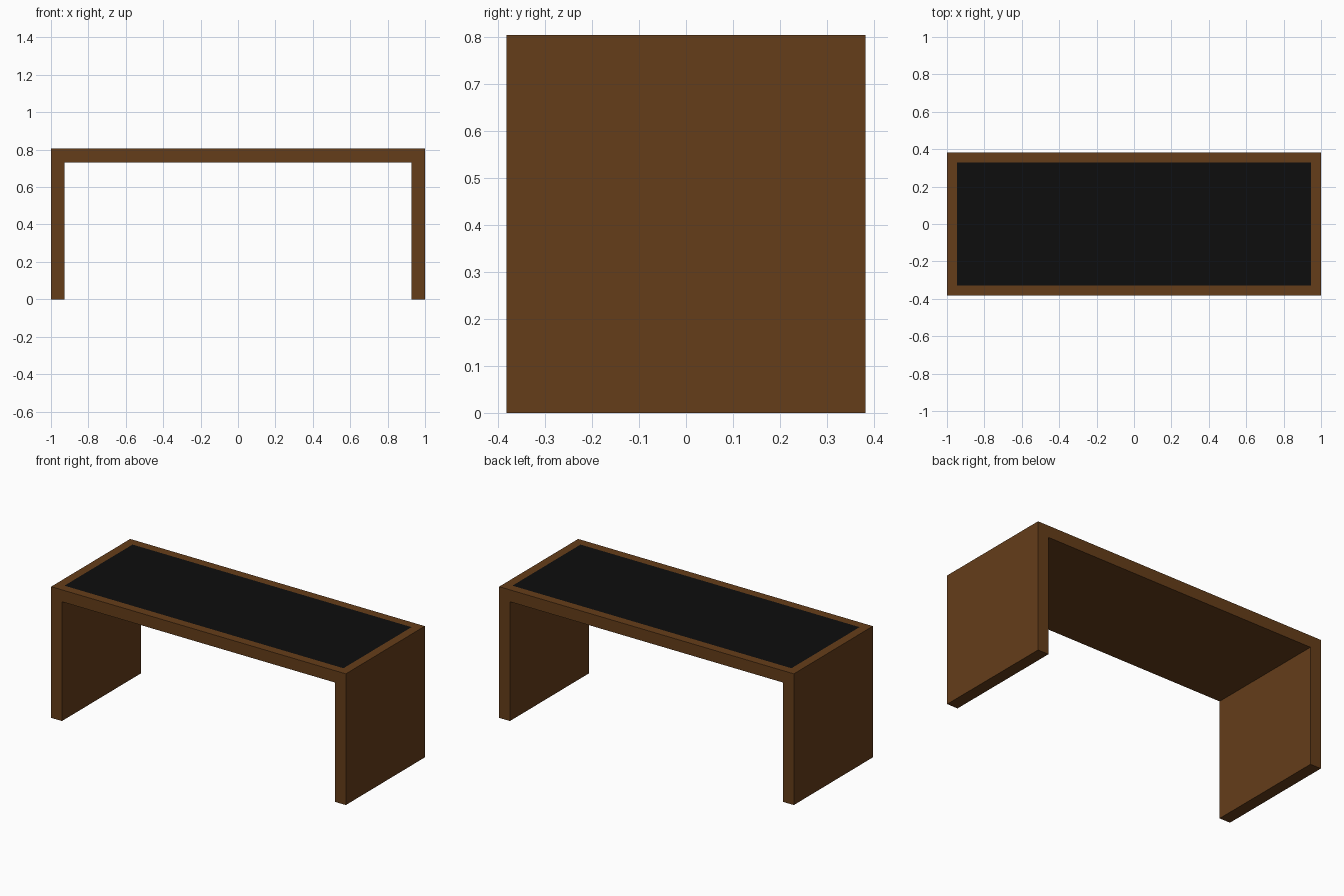
import bpy, bmesh
from mathutils import Vector

if "Cube" in bpy.data.objects:
    bpy.data.objects.remove(bpy.data.objects["Cube"])

HALF_W, HALF_D, HEIGHT = 1.0, 0.383, 0.805
THICK = 0.073      # board thickness
BORDER = 0.075     # wooden rim around the dark inlay


def material(name, color):
    mat = bpy.data.materials.new(name)
    mat.diffuse_color = (*color, 1.0)
    mat.use_nodes = True
    mat.node_tree.nodes["Principled BSDF"].inputs["Base Color"].default_value = mat.diffuse_color
    return mat


# Upside-down U profile, seen from the front
inner, under = HALF_W - THICK, HEIGHT - THICK
profile = [(-HALF_W, 0), (-inner, 0), (-inner, under), (inner, under),
           (inner, 0), (HALF_W, 0), (HALF_W, HEIGHT), (-HALF_W, HEIGHT)]

# Waterfall table frame: profile extruded front to back
bm = bmesh.new()
front = bm.faces.new([bm.verts.new((x, -HALF_D, z)) for x, z in profile])
ext = bmesh.ops.extrude_face_region(bm, geom=[front], use_keep_orig=True)
back_verts = [g for g in ext["geom"] if isinstance(g, bmesh.types.BMVert)]
bmesh.ops.translate(bm, verts=back_verts, vec=(0, 2 * HALF_D, 0))
bmesh.ops.recalc_face_normals(bm, faces=bm.faces)

# Flush dark inlay in the top face
top = max(bm.faces, key=lambda f: f.calc_center_median().z)
bmesh.ops.inset_individual(bm, faces=[top], thickness=BORDER)
top.material_index = 1

mesh = bpy.data.meshes.new("table")
bm.to_mesh(mesh)
bm.free()
mesh.materials.append(material("brown_wood", (0.13, 0.047, 0.010)))
mesh.materials.append(material("black_inlay", (0.004, 0.004, 0.004)))
table = bpy.data.objects.new("table", mesh)
bpy.context.collection.objects.link(table)
